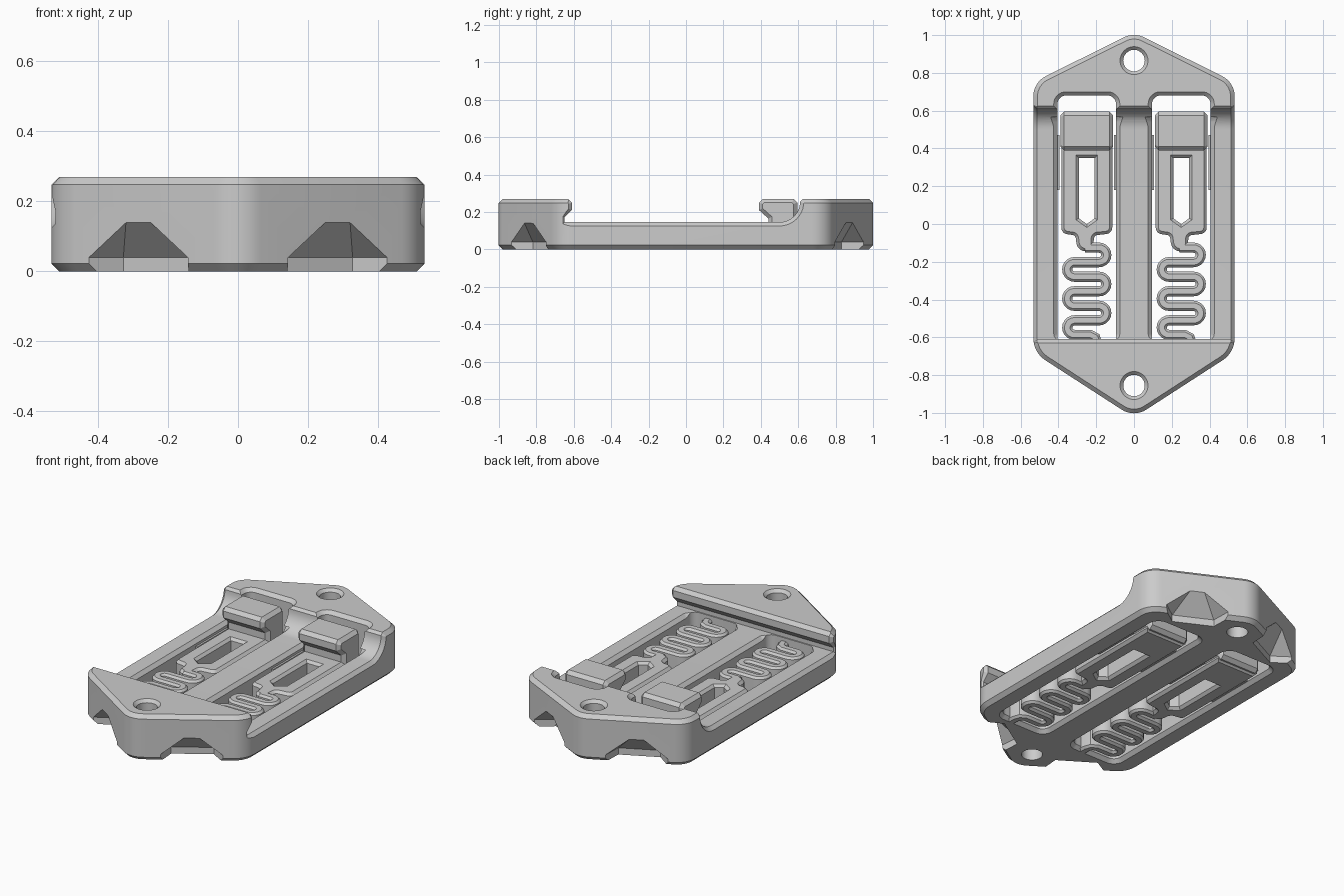
import bpy, bmesh, math
from mathutils import Vector

cube = bpy.data.objects.get("Cube")
if cube:
    bpy.data.objects.remove(cube, do_unlink=True)

grey = bpy.data.materials.new("plain light grey")
grey.use_nodes = True
grey.diffuse_color = (0.6, 0.6, 0.6, 1)
grey.node_tree.nodes["Principled BSDF"].inputs["Base Color"].default_value = (0.6, 0.6, 0.6, 1)


def make(name, bm):
    bmesh.ops.recalc_face_normals(bm, faces=bm.faces)
    mesh = bpy.data.meshes.new(name)
    bm.to_mesh(mesh)
    bm.free()
    mesh.materials.append(grey)
    obj = bpy.data.objects.new(name, mesh)
    bpy.context.collection.objects.link(obj)
    return obj


def rounded(corners, steps=8):
    """Counter-clockwise outline from (x, y, radius) corners."""
    out = []
    for i, (x, y, r) in enumerate(corners):
        p = Vector((x, y))
        a = (Vector(corners[i - 1][:2]) - p).normalized()
        b = (Vector(corners[(i + 1) % len(corners)][:2]) - p).normalized()
        if r == 0:
            out.append(p)
            continue
        half = a.angle(b) / 2
        centre = p + (a + b).normalized() * r / math.sin(half)
        start = p + a * r / math.tan(half) - centre
        turn = math.pi - 2 * half
        if a.x * b.y - a.y * b.x > 0:
            turn = -turn
        for k in range(steps + 1):
            t = turn * k / steps
            out.append(centre + Vector((start.x * math.cos(t) - start.y * math.sin(t),
                                        start.x * math.sin(t) + start.y * math.cos(t))))
    return out


def box(x0, x1, y0, y1, r):
    return rounded([(x0, y0, r), (x1, y0, r), (x1, y1, r), (x0, y1, r)])


def offset(pts, d):
    """Move a counter-clockwise outline outwards by d."""
    out = []
    for i, p in enumerate(pts):
        e = (p - pts[i - 1]).normalized()
        f = (pts[(i + 1) % len(pts)] - p).normalized()
        n1, n2 = Vector((e.y, -e.x)), Vector((f.y, -f.x))
        out.append(p + (n1 + n2) * d / (1 + n1.dot(n2)))
    return out


def loft(rings):
    bm = bmesh.new()
    rows = [[bm.verts.new(p) for p in ring] for ring in rings]
    for a, b in zip(rows, rows[1:]):
        for i in range(len(a)):
            bm.faces.new((a[i - 1], a[i], b[i], b[i - 1]))
    bm.faces.new(rows[0][::-1])
    bm.faces.new(rows[-1])
    return bm


def prism(name, pts, levels, along_x=False, shift=0):
    """Stack the outline at (level, outward offset) pairs, along z or x."""
    rings = []
    for level, d in levels:
        ring = offset(pts, d)
        rings.append([(level + shift, p.x, p.y) if along_x else (p.x + shift, p.y, level)
                      for p in ring])
    return make(name, loft(rings))


def chamfered(low, high, c):
    return [(low, -c), (low + c, 0), (high - c, 0), (high, -c)]


def cut(target, cutter):
    cutter.hide_render = True
    mod = target.modifiers.new("cut", 'BOOLEAN')
    mod.operation = 'DIFFERENCE'
    mod.solver = 'EXACT'
    mod.object = cutter
    bpy.context.view_layer.objects.active = target
    bpy.ops.object.modifier_apply(modifier=mod.name)
    bpy.data.objects.remove(cutter, do_unlink=True)


def finish(obj):
    bpy.ops.object.select_all(action='DESELECT')
    obj.select_set(True)
    bpy.context.view_layer.objects.active = obj
    bpy.ops.object.shade_smooth_by_angle(angle=math.radians(28))


# Frame: six-cornered block with bevelled rims
outline = rounded([(0, 1.015, 0.12), (-0.533, 0.75, 0.12), (-0.533, -0.68, 0.14),
                   (0, -1.025, 0.12), (0.533, -0.68, 0.14), (0.533, 0.75, 0.12)])
frame = prism("frame", outline, chamfered(0, 0.27, 0.022))

# Lowered middle with a lip at the front and a curved rise at the back
rise = [(0.5 + 0.11 * math.sin(t), 0.255 - 0.11 * math.cos(t))
        for t in [math.pi / 2 * k / 10 for k in range(11)]]
trough = [(-0.65, 0.145)] + rise + [(0.67, 0.315), (-0.675, 0.315), (-0.61, 0.25),
                                    (-0.61, 0.21), (-0.65, 0.17)]
cut(frame, prism("trough_cutter", [Vector(p) for p in trough],
                 [(-0.54, 0.027), (-0.513, 0), (0.513, 0), (0.54, 0.027)], True))

# Two slots, each with bevelled rims at the bottom, rail and top
for x in (-0.25, 0.25):
    cut(frame, prism("slot_cutter", box(-0.155, 0.155, -0.643, 0.68, 0.045),
                     [(-0.02, 0.04), (0.02, 0), (0.158, 0)], shift=x))
    cut(frame, prism("rail_cutter", box(-0.158, 0.158, -0.6, 0.56, 0.02),
                     [(0.118, -0.01), (0.168, 0.04)], shift=x))
    cut(frame, prism("upper_slot_cutter", box(-0.155, 0.155, -0.5, 0.68, 0.045),
                     [(0.1, 0), (0.25, 0), (0.29, 0.04)], shift=x))

# Screw holes
for y in (0.865, -0.855):
    circle = [Vector((0.057 * math.cos(a), y + 0.057 * math.sin(a)))
              for a in [math.tau * k / 32 for k in range(32)]]
    cut(frame, prism("hole_cutter", circle, [(-0.05, 0), (0.253, 0), (0.293, 0.04)]))

# Hip-shaped notches under the four slanted sides
for sx in (-1, 1):
    for y, n in ((0.87, (0.447, 0.894)), (-0.841, (0.54, -0.84))):
        normal = Vector((n[0] * sx, n[1], 0))
        side = Vector((-normal.y, normal.x, 0))
        bm = bmesh.new()
        for s in (-1, 1):
            for w, d, z in ((0.185, 0.03, 0.04), (0.02, 0.03, 0.17), (0.185, 0.03, -0.02),
                            (0.115, -0.1, 0.04), (0.115, -0.1, -0.02)):
                bm.verts.new(Vector((0.285 * sx, y, z)) + normal * d + side * (s * w))
        bmesh.ops.convex_hull(bm, input=bm.verts)
        cut(frame, make("notch_cutter", bm))
finish(frame)

# Sliding clips, one in each slot
for label, x in (("right", -0.25), ("left", 0.25)):
    body = rounded([(-0.135, 0.57, 0), (-0.135, -0.05, 0.035), (-0.06, -0.06, 0.02),
                    (-0.05, -0.145, 0.05), (0.03, -0.145, 0.01), (0.04, -0.06, 0.02),
                    (0.135, -0.05, 0.035), (0.135, 0.57, 0)], 5)
    clip = prism(label + "_clip_body", body, chamfered(0, 0.125, 0.015), shift=x)
    window = [Vector(p) for p in ((0, 0), (0.042, 0.03), (0.042, 0.35),
                                  (-0.042, 0.35), (-0.042, 0.03))]
    cut(clip, prism("window_cutter", window, [(-0.02, 0.035), (0.015, 0), (0.11, 0),
                                              (0.145, 0.035)], shift=x))
    finish(clip)

    # Raised hook with an undercut facing forward
    hook = [(0.44, 0.01), (0.575, 0.01), (0.595, 0.03), (0.595, 0.25), (0.575, 0.27),
            (0.41, 0.27), (0.39, 0.25), (0.39, 0.21), (0.44, 0.165)]
    finish(prism(label + "_clip_hook", [Vector(p) for p in hook],
                 [(-0.14, -0.02), (-0.12, 0), (0.12, 0), (0.14, -0.02)], True, x))

    # Winding spring, swept with a bevelled section
    path, r, pitch = [Vector((-0.01, -0.125))], 0.0385, 0.077
    for k in range(6):
        s = 1 if k % 2 == 0 else -1
        for j in range(11):
            a = math.pi / 2 - math.pi * j / 10
            path.append(Vector((s * (0.065 + r * math.cos(a)),
                                -0.125 - pitch * (k + 0.5) + r * math.sin(a))))
    path += [Vector(p) for p in ((0.02, -0.587), (0.045, -0.6), (0.055, -0.63), (0.055, -0.68))]
    w, h, c = 0.027, 0.125, 0.012
    section = [(-w + c, 0), (w - c, 0), (w, c), (w, h - c), (w - c, h),
               (-w + c, h), (-w, h - c), (-w, c)]
    rings = []
    for i, p in enumerate(path):
        t = (path[min(i + 1, len(path) - 1)] - path[max(i - 1, 0)]).normalized()
        rings.append([(x + p.x - t.y * u, p.y + t.x * u, z) for u, z in section])
    finish(make(label + "_spring", loft(rings)))

    # Thin guide strips on the slot walls
    for s in (-0.15, 0.15):
        prism(label + "_guide_strip", box(s - 0.006, s + 0.006, 0.18, 0.47, 0),
              [(0.02, 0), (0.11, 0)], shift=x)
